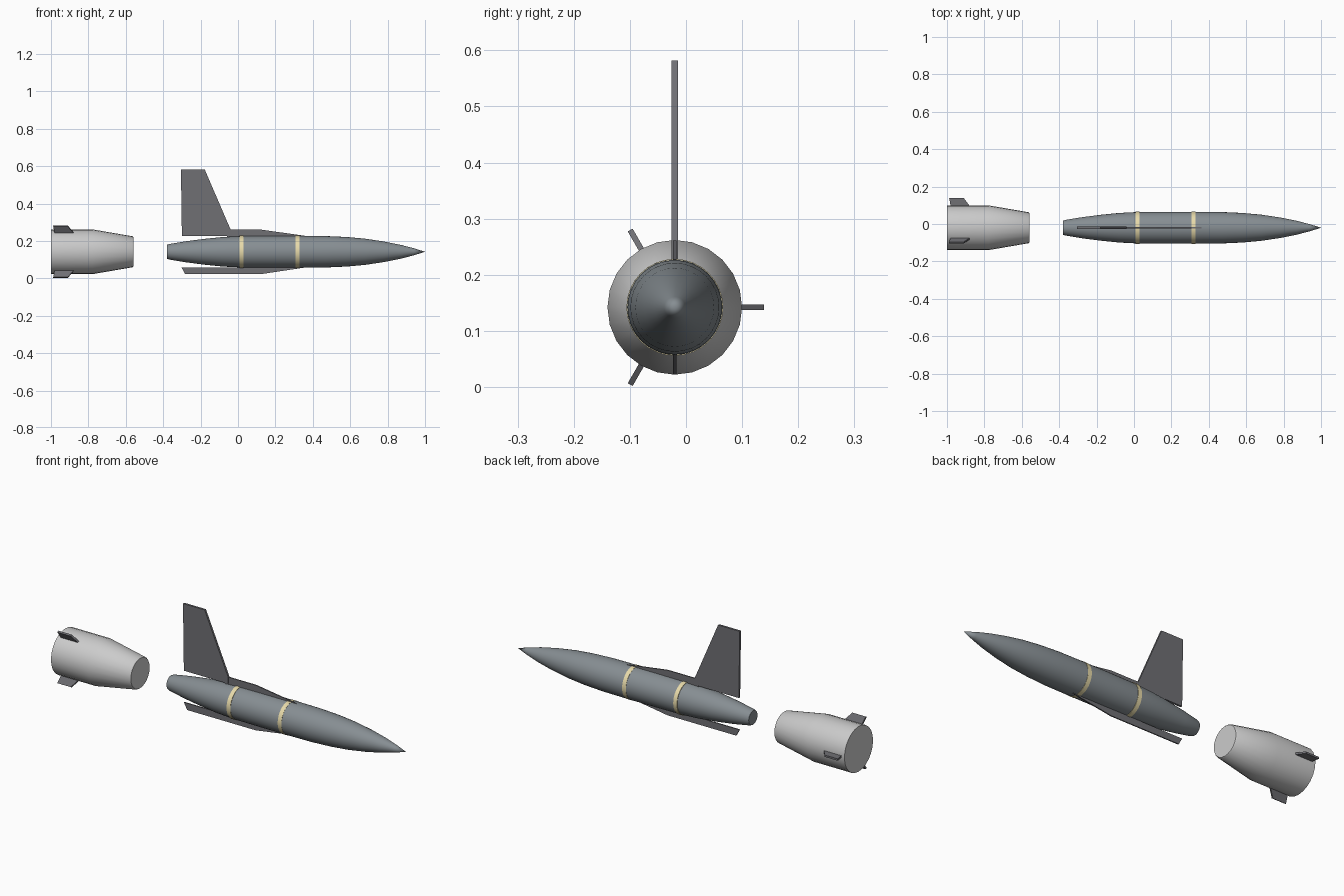
import bpy, bmesh, math
from mathutils import Matrix, Vector

if "Cube" in bpy.data.objects:
    bpy.data.objects.remove(bpy.data.objects["Cube"])

CY, CZ = -0.02, 0.142          # shared long axis of body and booster


def material(name, rgb):
    m = bpy.data.materials.new(name)
    m.diffuse_color = (*rgb, 1)
    m.use_nodes = True
    m.node_tree.nodes["Principled BSDF"].inputs["Base Color"].default_value = m.diffuse_color
    return m


slate = material("slate", (0.24, 0.27, 0.29))
dark = material("dark_grey", (0.16, 0.16, 0.175))
cream = material("cream", (0.8, 0.7, 0.4))


def finish(name, bm, mat, smooth=False):
    bmesh.ops.recalc_face_normals(bm, faces=bm.faces)
    me = bpy.data.meshes.new(name)
    bm.to_mesh(me)
    bm.free()
    ob = bpy.data.objects.new(name, me)
    bpy.context.collection.objects.link(ob)
    if mat:
        me.materials.append(mat)
    if smooth:
        bpy.ops.object.select_all(action='DESELECT')
        ob.select_set(True)
        bpy.context.view_layer.objects.active = ob
        bpy.ops.object.shade_smooth_by_angle(angle=math.radians(35))
    return ob


def lathe(name, profile, sides, mat):
    """Revolve (x, radius) points around the long axis; open ends are capped."""
    bm = bmesh.new()
    rings = []
    for x, r in profile:
        n = sides if r > 0 else 1
        rings.append([bm.verts.new((x, CY + r * math.cos(2 * math.pi * i / sides),
                                    CZ + r * math.sin(2 * math.pi * i / sides)))
                      for i in range(n)])
    for a, b in zip(rings, rings[1:]):
        for i in range(sides):
            j = (i + 1) % sides
            bm.faces.new((a[i], a[j], b[0]) if len(b) == 1 else (a[i], a[j], b[j], b[i]))
    for ring in (rings[0], rings[-1]):
        if len(ring) > 1:
            bm.faces.new(ring)
    return finish(name, bm, mat, True)


def plate(name, outline, thickness, angle=90):
    """Flat plate from (x, distance from axis) points; 90 degrees points up."""
    bm = bmesh.new()
    h = thickness / 2
    a, b = ([bm.verts.new((x, d, s)) for x, d in outline] for s in (-h, h))
    bm.faces.new(a)
    bm.faces.new(b)
    n = len(outline)
    for i in range(n):
        j = (i + 1) % n
        bm.faces.new((a[i], a[j], b[j], b[i]))
    bm.transform(Matrix.Translation((0, CY, CZ)) @ Matrix.Rotation(math.radians(angle), 4, 'X'))
    return finish(name, bm, dark)


# Main body with tapered tail and pointed nose
lathe("body", [(-0.38, 0.037), (-0.37, 0.041), (-0.28, 0.056), (-0.18, 0.069), (-0.08, 0.079),
               (0.02, 0.084), (0.17, 0.085), (0.32, 0.085), (0.47, 0.084), (0.58, 0.079),
               (0.68, 0.070), (0.78, 0.055), (0.87, 0.037), (0.94, 0.019), (1.0, 0)], 32, slate)

# Painted bands
for name, x in (("rear_band", 0.018), ("front_band", 0.318)):
    lathe(name, [(x - 0.011, 0.0862), (x + 0.011, 0.0862)], 32, cream)

# Booster behind the body
lathe("booster", [(-1.0, 0.12), (-0.78, 0.12), (-0.565, 0.083), (-0.56, 0.079)], 24, None)

# Three stub fins on the booster
for i in range(3):
    plate(f"booster_fin_{i + 1}", [(-0.98, 0.112), (-0.875, 0.112), (-0.91, 0.159), (-0.988, 0.159)],
          0.01, i * 120)

# Upright tail fin, top spine and lower keel
plate("tail_fin", [(-0.30, 0.085), (-0.04, 0.085), (-0.04, 0.12), (-0.178, 0.44), (-0.305, 0.44)], 0.011)
plate("top_spine", [(-0.06, 0.07), (0.36, 0.08), (0.36, 0.085), (0.12, 0.119), (-0.06, 0.119)], 0.006)
plate("lower_keel", [(-0.302, 0.084), (0.36, 0.084), (0.12, 0.12), (-0.282, 0.12)], 0.006, -90)
